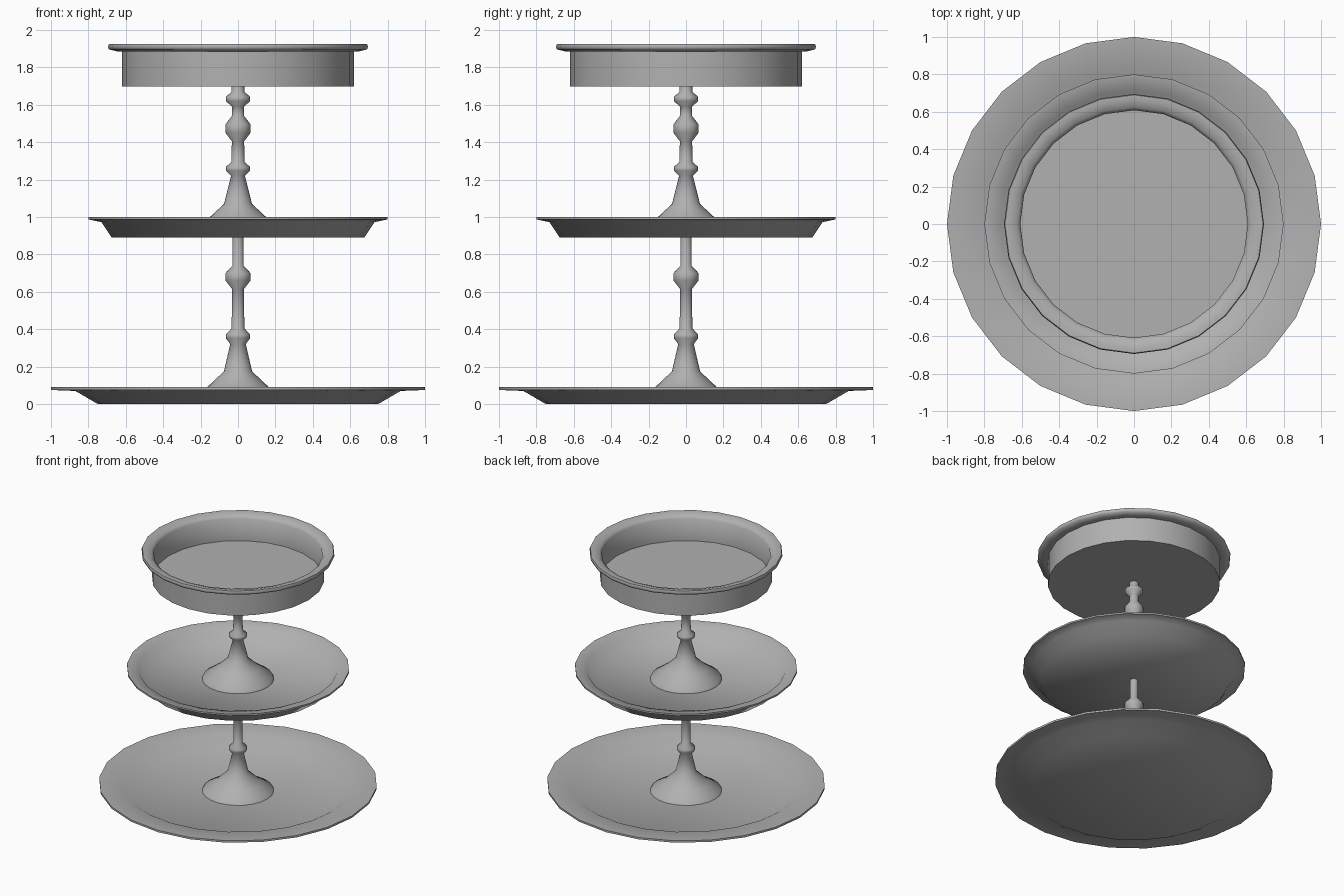
import bpy, bmesh, math

grey = bpy.data.materials.new("dark_grey")
grey.diffuse_color = (0.44, 0.44, 0.44, 1)


def lathe(name, profile, angle, sides=24):
    """Spin a (radius, z) profile about z; radius 0 makes a pole point."""
    bm = bmesh.new()
    rings = []
    for r, z in profile:
        if r == 0:
            rings.append([bm.verts.new((0, 0, z))] * sides)
        else:
            rings.append([bm.verts.new((r * math.cos(math.tau * i / sides),
                                        r * math.sin(math.tau * i / sides), z))
                          for i in range(sides)])
    for a, b in zip(rings, rings[1:]):
        for i in range(sides):
            j = (i + 1) % sides
            bm.faces.new(list(dict.fromkeys((a[i], a[j], b[j], b[i]))))
    bmesh.ops.recalc_face_normals(bm, faces=bm.faces)
    mesh = bpy.data.meshes.new(name)
    bm.to_mesh(mesh)
    bm.free()
    mesh.materials.append(grey)
    ob = bpy.data.objects.new(name, mesh)
    bpy.context.collection.objects.link(ob)
    bpy.ops.object.select_all(action='DESELECT')
    ob.select_set(True)
    bpy.context.view_layer.objects.active = ob
    bpy.ops.object.shade_smooth_by_angle(angle=math.radians(angle))


# Three tiers, each from underside centre round the rim to the inner floor
lathe("bottom_plate", [(0, 0), (0.75, 0), (0.87, 0.07), (1.0, 0.075), (1.0, 0.09),
                       (0.83, 0.082), (0.73, 0.025), (0, 0.025)], 65)
lathe("middle_plate", [(0, 0.89), (0.675, 0.89), (0.73, 0.972), (0.8, 0.987), (0.8, 1.0),
                       (0.715, 0.987), (0.66, 0.91), (0, 0.91)], 65)
lathe("top_pan", [(0, 1.697), (0.619, 1.697), (0.619, 1.887), (0.65, 1.886), (0.69, 1.896),
                  (0.695, 1.91), (0.69, 1.925), (0.665, 1.925), (0.625, 1.912),
                  (0.608, 1.895), (0.608, 1.72), (0, 1.72)], 65)

# Turned stems: flared foot, collar ring, bulb
lathe("lower_stem", [(0, 0.02), (0.26, 0.02), (0.25, 0.04), (0.165, 0.09), (0.075, 0.175),
                     (0.042, 0.32), (0.065, 0.352), (0.065, 0.372), (0.034, 0.405),
                     (0.032, 0.615), (0.067, 0.66), (0.067, 0.70), (0.03, 0.74),
                     (0.03, 0.9), (0, 0.9)], 80)
lathe("upper_stem", [(0, 0.905), (0.26, 0.905), (0.25, 0.93), (0.15, 1.0), (0.075, 1.07),
                     (0.037, 1.22), (0.065, 1.247), (0.065, 1.267), (0.035, 1.295),
                     (0.033, 1.405), (0.067, 1.45), (0.067, 1.495), (0.033, 1.54),
                     (0.033, 1.59), (0.065, 1.62), (0.065, 1.642), (0.034, 1.67),
                     (0.034, 1.71), (0, 1.71)], 80)
